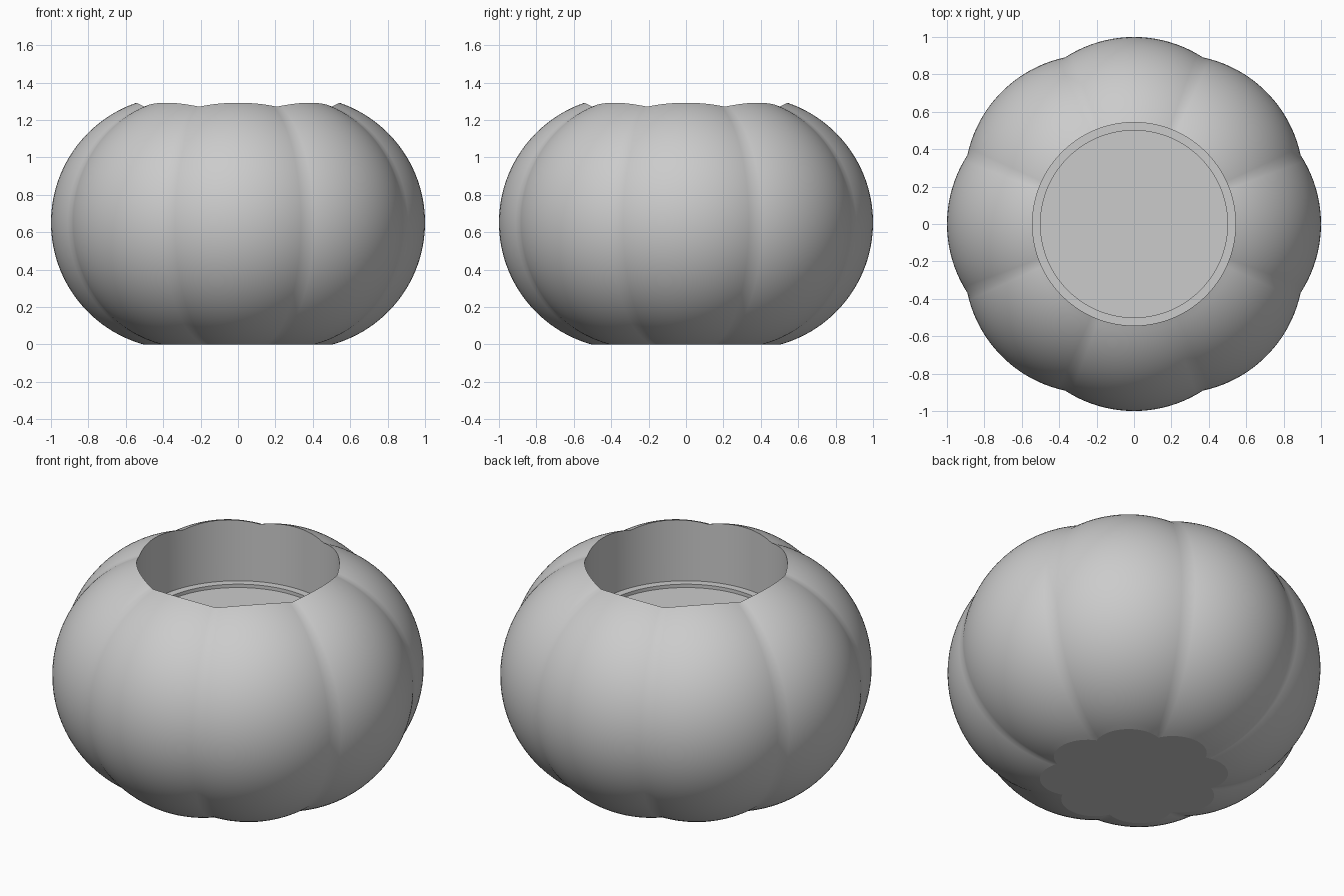
import bpy, bmesh, math

if "Cube" in bpy.data.objects:
    bpy.data.objects.remove(bpy.data.objects["Cube"])

LOBES, PER_LOBE, RINGS = 8, 20, 48
BALL_R, BALL_OFF, BALL_Z = 0.677, 0.323, 0.652   # round lobes set around the axis
HOLE_R, INNER_R = 0.543, 0.50                    # opening and recessed floor radii
LEDGE_Z, FLOOR_Z = 0.93, 0.91
COLS = LOBES * PER_LOBE


def column(theta):
    """Radius/height points of one vertical slice, from base up to floor."""
    step = 2 * math.pi / LOBES
    a = theta - round(theta / step) * step
    centre = BALL_OFF * math.cos(a)
    rad = math.sqrt(BALL_R ** 2 - (BALL_OFF * math.sin(a)) ** 2)
    t0 = -math.asin(BALL_Z / rad)
    t1 = math.acos((HOLE_R - centre) / rad)
    pts = []
    for i in range(RINGS + 1):
        t = t0 + (t1 - t0) * i / RINGS
        pts.append((centre + rad * math.cos(t), BALL_Z + rad * math.sin(t)))
    # cavity wall, ledge and shallow step
    return pts + [(HOLE_R, LEDGE_Z), (INNER_R, LEDGE_Z), (INNER_R, FLOOR_Z)]


bm = bmesh.new()
grid = []
for c in range(COLS):
    th = 2 * math.pi * c / COLS
    grid.append([bm.verts.new((r * math.cos(th), r * math.sin(th), z))
                 for r, z in column(th)])

# lobed skin and cavity sides
for c in range(COLS):
    left, right = grid[c], grid[(c + 1) % COLS]
    for i in range(len(left) - 1):
        bm.faces.new((left[i], right[i], right[i + 1], left[i + 1]))

# flat base and cavity floor
base = bm.faces.new([col[0] for col in reversed(grid)])
bm.faces.new([col[-1] for col in grid])
for e in base.edges:
    e.smooth = False

mesh = bpy.data.meshes.new("lobed_pot")
bm.to_mesh(mesh)
bm.free()

grey = bpy.data.materials.new("plain grey")
grey.diffuse_color = (0.6, 0.6, 0.6, 1)
grey.use_nodes = True
grey.node_tree.nodes["Principled BSDF"].inputs["Base Color"].default_value = grey.diffuse_color
mesh.materials.append(grey)

pot = bpy.data.objects.new("lobed_pot", mesh)
bpy.context.collection.objects.link(pot)
bpy.context.view_layer.objects.active = pot
pot.select_set(True)
bpy.ops.object.shade_smooth_by_angle(angle=math.radians(30))
